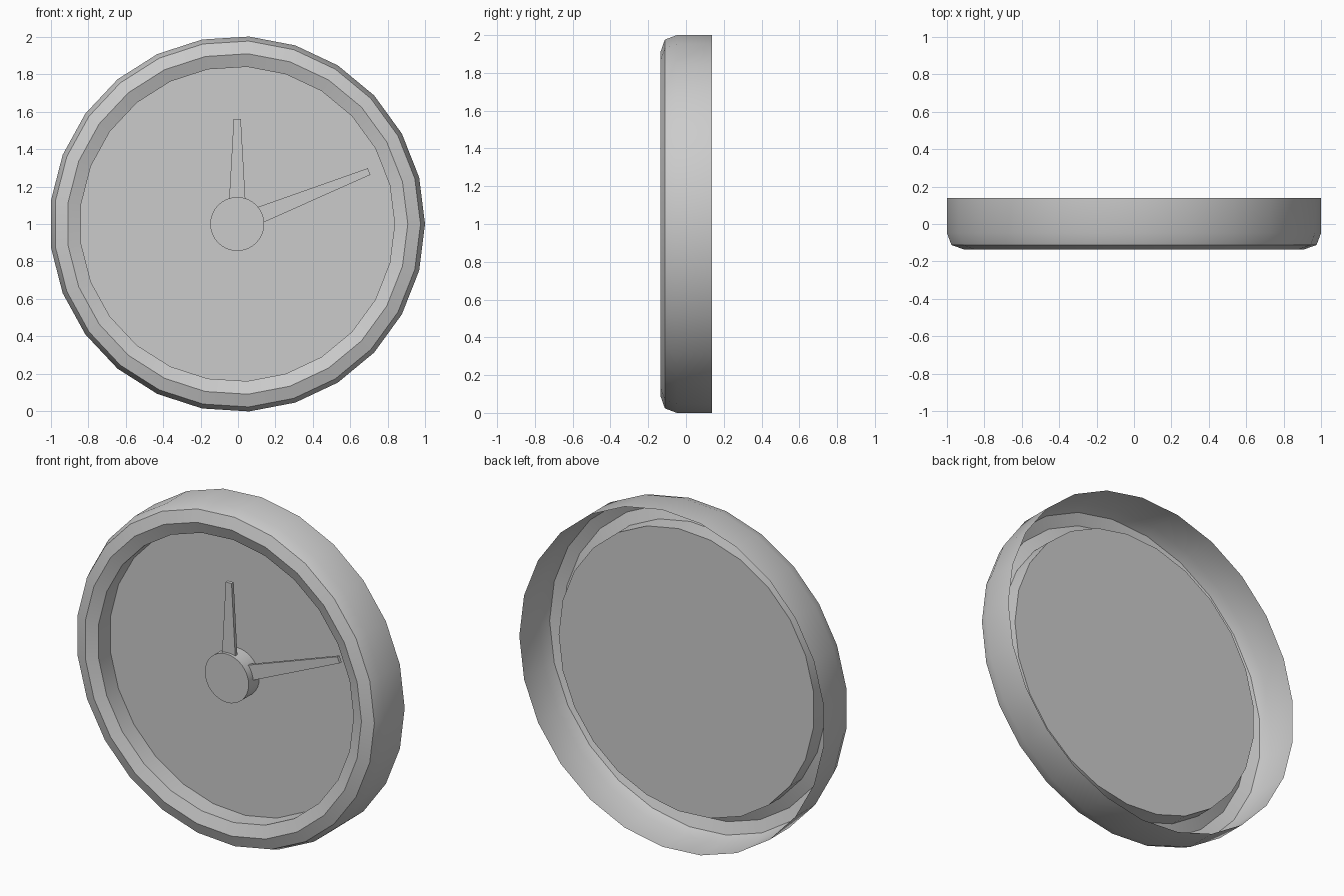
import bpy, bmesh, math
from mathutils import Vector

cube = bpy.data.objects.get("Cube")
if cube:
    bpy.data.objects.remove(cube, do_unlink=True)

CENTRE = Vector((-0.004, 0, 1))

# One plain grey for every part
grey = bpy.data.materials.new("plain_grey")
grey.use_nodes = True
colour = (0.6, 0.6, 0.6, 1)
grey.diffuse_color = colour
grey.node_tree.nodes["Principled BSDF"].inputs["Base Color"].default_value = colour


def finish(name, bm):
    mesh = bpy.data.meshes.new(name)
    bm.to_mesh(mesh)
    bm.free()
    mesh.materials.append(grey)
    obj = bpy.data.objects.new(name, mesh)
    obj.location = CENTRE
    bpy.context.collection.objects.link(obj)
    bpy.ops.object.select_all(action='DESELECT')
    obj.select_set(True)
    bpy.context.view_layer.objects.active = obj
    bpy.ops.object.shade_smooth_by_angle(angle=math.radians(30))
    return obj


def lathe(name, profile, sides, cap_start=False, cap_end=False):
    """Turn (radius, y) points around the y axis."""
    bm = bmesh.new()
    rings = []
    for r, y in profile:
        angles = [math.tau * i / sides for i in range(sides)]
        rings.append([bm.verts.new((r * math.cos(a), y, r * math.sin(a))) for a in angles])
    for a, b in zip(rings, rings[1:]):
        for i in range(sides):
            j = (i + 1) % sides
            bm.faces.new((a[i], a[j], b[j], b[i]))
    if cap_start:
        bm.faces.new(rings[0][::-1])
    if cap_end:
        bm.faces.new(rings[-1])
    return finish(name, bm)


def hand(name, degrees, length, front, back):
    """Tapered bar from the hub, pointing along an angle from +x."""
    a = math.radians(degrees)
    along = Vector((math.cos(a), 0, math.sin(a)))
    across = Vector((-math.sin(a), 0, math.cos(a)))
    outline = [(0.1, -0.045), (length, -0.019), (length, 0.019), (0.1, 0.045)]
    bm = bmesh.new()
    face = bm.faces.new([bm.verts.new(along * u + across * v + Vector((0, front, 0)))
                         for u, v in outline])
    ext = bmesh.ops.extrude_face_region(bm, geom=[face], use_keep_orig=True)
    moved = [g for g in ext["geom"] if isinstance(g, bmesh.types.BMVert)]
    bmesh.ops.translate(bm, verts=moved, vec=(0, back - front, 0))
    bmesh.ops.recalc_face_normals(bm, faces=bm.faces)
    return finish(name, bm)


# Open-backed case with rounded rim, running into the recess wall
lathe("case_rim", [(1.002, 0.138), (1.002, -0.048), (0.978, -0.112),
                   (0.91, -0.136), (0.84, -0.11), (0.84, 0.0)], 25)

# Flat dial closing the recess
lathe("dial", [(0.84, 0.0)], 25, cap_end=True)

# Central hub and the two hands
lathe("hub", [(0.144, 0.0), (0.144, -0.1)], 32, cap_end=True)
hand("hour_hand", 90, 0.56, -0.082, -0.062)
hand("minute_hand", 21.7, 0.757, -0.057, -0.037)
